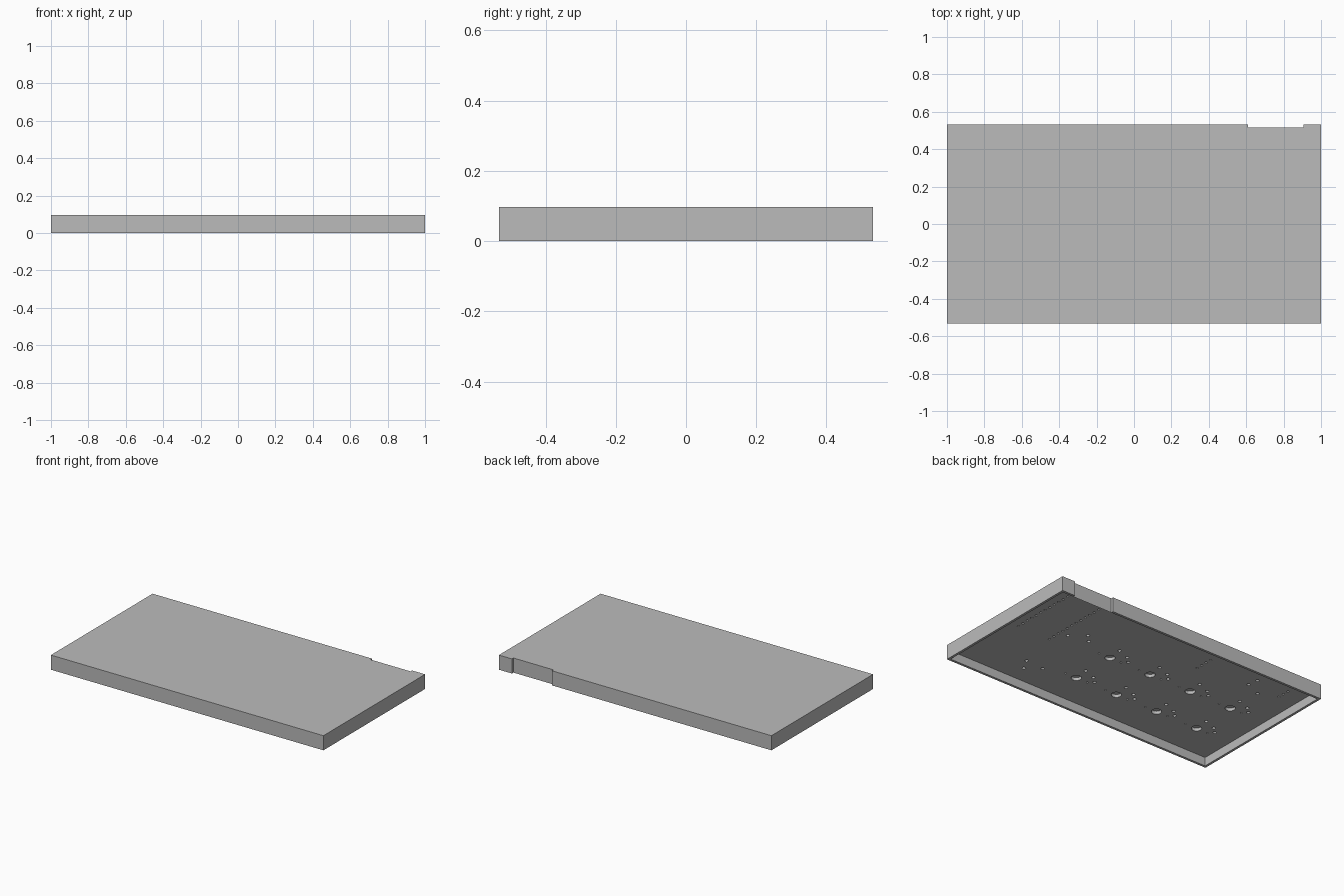
import bpy
import bmesh
from mathutils import Matrix, Vector

if "Cube" in bpy.data.objects:
    bpy.data.objects.remove(bpy.data.objects["Cube"], do_unlink=True)

HALF_X, HALF_Y, HEIGHT = 1.0, 0.533, 0.097
WALL = 0.016        # rim thickness
FLOOR = 0.057       # height of the plate underside
DEPTH = 0.02        # depth of the blind holes

grey = bpy.data.materials.new("plain grey")
grey.use_nodes = True
grey.diffuse_color = (0.5, 0.5, 0.5, 1)
grey.node_tree.nodes["Principled BSDF"].inputs["Base Color"].default_value = (0.5, 0.5, 0.5, 1)


def add_box(bm, low, high):
    low, high = Vector(low), Vector(high)
    place = Matrix.Translation((low + high) / 2) @ Matrix.Diagonal((*(high - low), 1))
    bmesh.ops.create_cube(bm, size=1, matrix=place)


def add_drill(bm, x, y, radius, sides=12):
    bmesh.ops.create_cone(bm, cap_ends=True, segments=sides, radius1=radius, radius2=radius,
                          depth=2 * DEPTH, matrix=Matrix.Translation((x, y, FLOOR)))


def make_object(name, bm):
    mesh = bpy.data.meshes.new(name)
    bm.to_mesh(mesh)
    bm.free()
    mesh.materials.append(grey)
    obj = bpy.data.objects.new(name, mesh)
    bpy.context.collection.objects.link(obj)
    return obj


def cut(target, name, bm):
    cutter = make_object(name, bm)
    cutter.hide_render = True
    mod = target.modifiers.new(name, "BOOLEAN")
    mod.operation = "DIFFERENCE"
    mod.solver = "EXACT"
    mod.object = cutter
    bpy.context.view_layer.objects.active = target
    bpy.ops.object.modifier_apply(modifier=mod.name)
    bpy.data.objects.remove(cutter, do_unlink=True)


# Case lid: solid slab
bm = bmesh.new()
add_box(bm, (-HALF_X, -HALF_Y, 0), (HALF_X, HALF_Y, HEIGHT))
lid = make_object("case_lid", bm)

# Hollow underside
bm = bmesh.new()
add_box(bm, (WALL - HALF_X, WALL - HALF_Y, -0.1), (HALF_X - WALL, HALF_Y - WALL, FLOOR))
cut(lid, "hollow", bm)

# Connector notch through the back wall
bm = bmesh.new()
add_box(bm, (0.61, HALF_Y - WALL, -0.1), (0.905, HALF_Y + 0.1, HEIGHT + 0.1))
cut(lid, "connector_notch", bm)

# Blind holes in the plate underside
bm = bmesh.new()
pitch, pin_pitch = 0.31, 0.0413

# switch sockets: centre post, contact pins and side pegs
for col in range(4):
    for row in range(2):
        x, y = 0.207 - pitch * col, 0.025 - pitch * row
        add_drill(bm, x, y, 0.031, 24)
        for dx, dy in ((0.01, 0.1), (-0.075, 0.068), (-0.115, 0.03)):
            add_drill(bm, x + dx, y + dy, 0.011)
        for side in (-1, 1):
            add_drill(bm, x + side * 0.085, y, 0.006)

# pin headers: start x, start y, count
for x, y, count in ((0.865, -0.035, 12), (0.625, -0.035, 12), (-0.266, 0.265, 4), (-0.857, 0.315, 3)):
    for i in range(count):
        add_drill(bm, x, y + i * pin_pitch, 0.008, 8)

# loose component holes
for x, y in ((0.52, -0.395), (0.563, -0.32), (0.43, -0.33), (0.568, 0.068), (0.477, 0.144),
             (0.427, 0.093), (-0.736, 0.261), (-0.636, 0.38), (-0.626, 0.31)):
    add_drill(bm, x, y, 0.011)
cut(lid, "pin_holes", bm)
